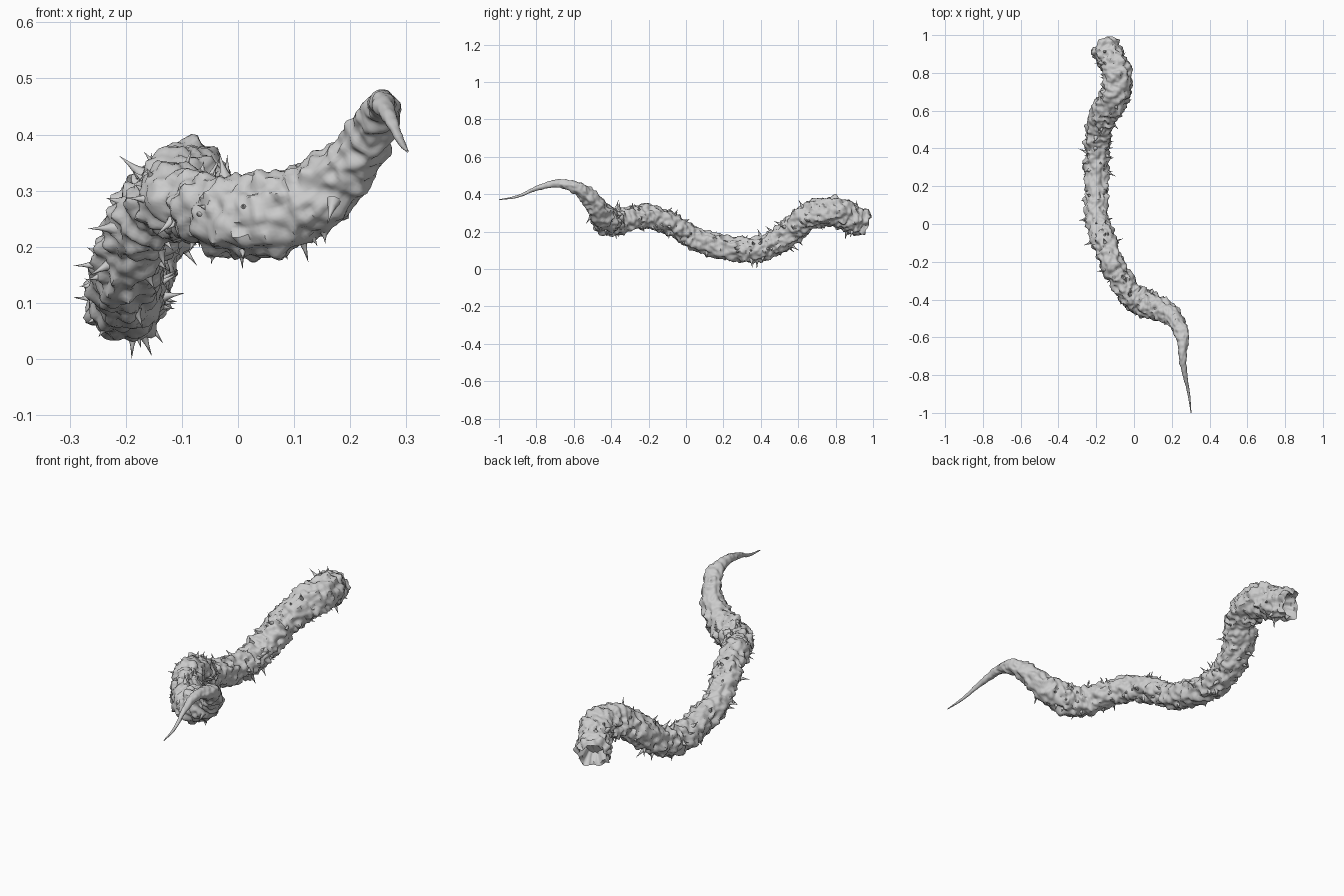
import bpy, bmesh, math, random
from mathutils import Vector, noise

random.seed(7)
if "Cube" in bpy.data.objects:
    bpy.data.objects.remove(bpy.data.objects["Cube"])

SIDES, STEPS = 56, 15

# Centre line from tail tip to torn end: x, y, z, radius
PATH = [
    (.302, -1, .37, .002), (.29, -.9, .388, .007), (.27, -.8, .43, .013),
    (.257, -.7, .456, .021), (.26, -.62, .447, .03), (.243, -.55, .413, .041),
    (.20, -.49, .35, .052), (.13, -.45, .285, .065), (.05, -.42, .255, .073),
    (-.02, -.37, .255, .069), (-.07, -.29, .27, .065), (-.12, -.2, .28, .064),
    (-.155, -.1, .25, .061), (-.187, 0, .192, .061), (-.2, .1, .143, .062),
    (-.198, .25, .107, .063), (-.196, .38, .105, .065), (-.188, .48, .14, .067),
    (-.165, .57, .21, .07), (-.115, .65, .28, .074), (-.09, .74, .305, .077),
    (-.10, .82, .299, .078), (-.133, .89, .267, .077), (-.165, .948, .238, .07),
]


def spline(points):
    """Smooth curve through the points."""
    pts = [Vector(p) for p in points]
    pts = [2 * pts[0] - pts[1]] + pts + [2 * pts[-1] - pts[-2]]
    out = []
    for a, b, c, d in zip(pts, pts[1:], pts[2:], pts[3:]):
        for k in range(STEPS):
            t = k / STEPS
            out.append(b + (c - a) * t / 2 + (a * 2 - b * 5 + c * 4 - d) * t * t / 2
                       + (b * 3 - a - c * 3 + d) * t ** 3 / 2)
    return out + [pts[-2]]


samples = spline(PATH)
centres = [s.xyz for s in samples]
radii = [s.w for s in samples]
last = len(samples) - 1

# Frames carried along the curve without twisting
frames = []
side = Vector((1, 0, 0))
for i in range(last + 1):
    tangent = (centres[min(i + 1, last)] - centres[max(i - 1, 0)]).normalized()
    side = (side - tangent * side.dot(tangent)).normalized()
    frames.append((tangent, side, tangent.cross(side)))


def outward(i, angle):
    _, u, v = frames[i]
    return u * math.cos(angle) + v * math.sin(angle)


def skin(i, angle):
    """Lumpy, wrinkled surface point."""
    d, r = outward(i, angle), radii[i]
    p = centres[i] + d * r
    lumps = noise.noise(p * 20) * .2 + noise.noise(p * 45) * .15
    creases = .06 - abs(noise.noise(p * 32)) * .2
    warts = max(0, .45 - noise.voronoi(p * 24)[0][0]) * .5 - .05
    wrinkle = noise.noise(Vector((i * .4, math.cos(angle), math.sin(angle)))) * .06
    return centres[i] + d * r * (1 + lumps + creases + warts + wrinkle)


def finish(bm, name, material):
    bmesh.ops.recalc_face_normals(bm, faces=bm.faces)
    mesh = bpy.data.meshes.new(name)
    bm.to_mesh(mesh)
    bm.free()
    obj = bpy.data.objects.new(name, mesh)
    bpy.context.collection.objects.link(obj)
    mesh.materials.append(material)
    bpy.ops.object.select_all(action='DESELECT')
    obj.select_set(True)
    bpy.context.view_layer.objects.active = obj
    bpy.ops.object.shade_smooth_by_angle(angle=math.radians(50))


def bridge(bm, a, b):
    n = len(a)
    for j in range(n):
        bm.faces.new((a[j], a[(j + 1) % n], b[(j + 1) % n], b[j]))


grey = bpy.data.materials.new("grey flesh")
grey.use_nodes = True
grey.diffuse_color = (.6, .6, .6, 1)
grey.node_tree.nodes["Principled BSDF"].inputs["Base Color"].default_value = (.6, .6, .6, 1)

# Tentacle body
bm = bmesh.new()
angles = [math.tau * j / SIDES for j in range(SIDES)]
rings = []
for i in range(last + 1):
    fray = max(0, 1 - (last - i) / 8)
    ring = []
    for a in angles:
        tear = .007 * math.sin(3 * a + 1) + .006 * math.sin(7 * a)
        ring.append(bm.verts.new(skin(i, a) + frames[i][0] * tear * fray))
    rings.append(ring)
# Hollow inside the torn end
for back, scale in ((2, .82), (7, .72), (12, .5)):
    i = last - back
    rings.append([bm.verts.new(centres[i] + (skin(i, a) - centres[i]) * scale)
                  for a in angles])
for a, b in zip(rings, rings[1:]):
    bridge(bm, a, b)
bm.faces.new(rings[0])
bm.faces.new(rings[-1])
finish(bm, "tentacle_body", grey)


# Thorns with flared bases
def thorn(bm, root, direction, length, width):
    u = direction.orthogonal().normalized()
    v = direction.cross(u)
    bend = frames[0][1] * random.uniform(-.1, .1) * length
    levels = []
    for height, size in ((-.25, 1.7), (.08, .9), (.45, .42)):
        mid = root + direction * length * height + bend * height
        levels.append([bm.verts.new(mid + (u * math.cos(t) + v * math.sin(t)) * width * size)
                       for t in (math.tau * k / 8 for k in range(8))])
    tip = bm.verts.new(root + direction * length + bend)
    for a, b in zip(levels, levels[1:]):
        bridge(bm, a, b)
    bm.faces.new(levels[0])
    top = levels[-1]
    for k in range(8):
        bm.faces.new((top[k], top[(k + 1) % 8], tip))


bm = bmesh.new()
first = next(i for i, r in enumerate(radii) if r > .06)
for _ in range(115):
    i = random.randint(first, last - 8)
    a = random.uniform(0, math.tau)
    root = skin(i, a)
    lean = frames[i][0] * random.uniform(-.5, .5)
    direction = (outward(i, a) + lean).normalized()
    length = random.choice((.012, .016, .022, .03, .042))
    if (root + direction * length).z > .004:
        thorn(bm, root, direction, length, length * .15 + .002)
# Lowest thorn, touching the ground
low = min(range(last), key=lambda i: abs(centres[i].y - .37))
foot = min((skin(low, a) for a in angles), key=lambda p: p.z)
thorn(bm, foot, Vector((0, 0, -1)), foot.z, .008)
finish(bm, "thorns", grey)
